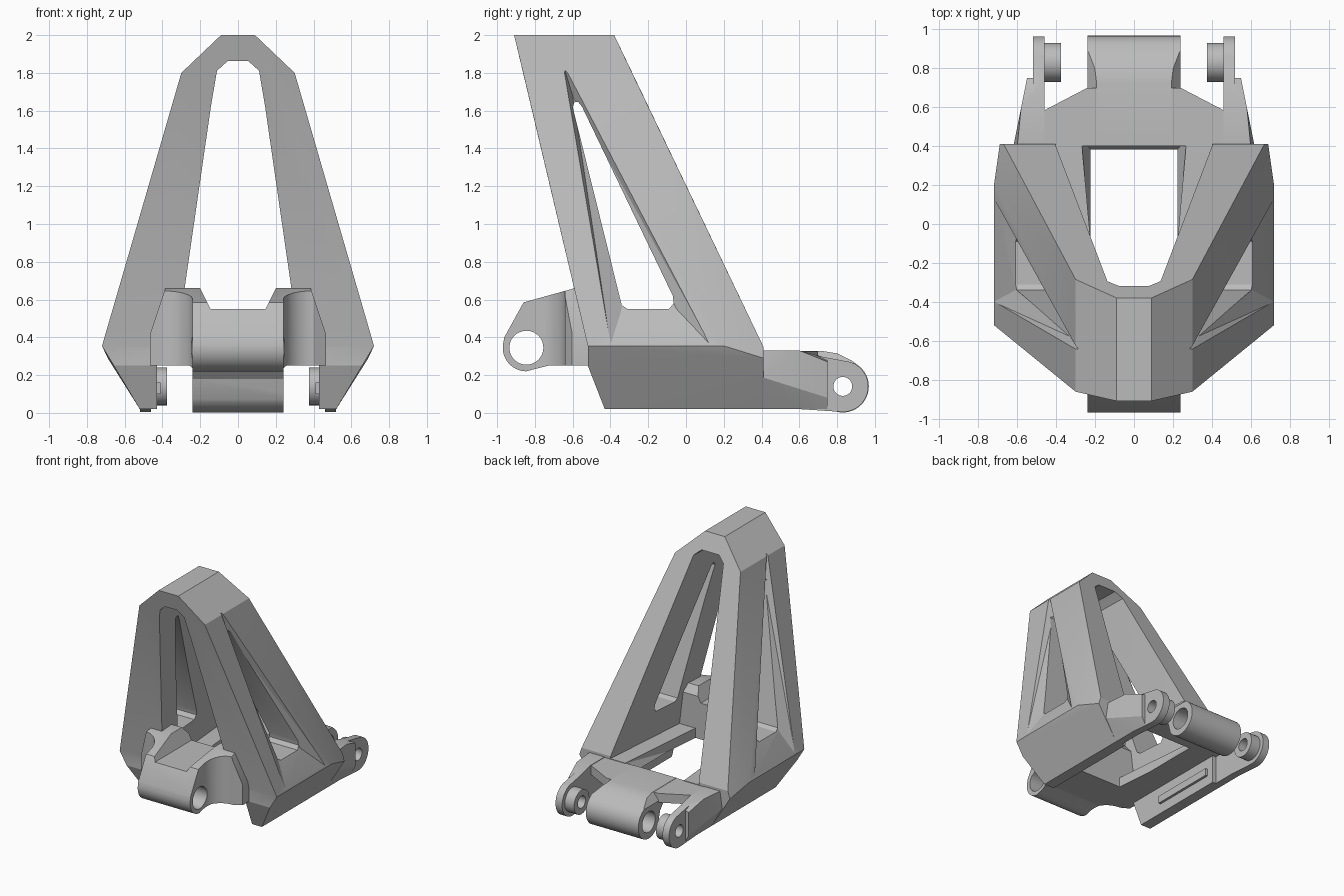
import bpy, bmesh
from math import sin, cos, radians

old = bpy.data.objects.get("Cube")
if old:
    bpy.data.objects.remove(old, do_unlink=True)

steel = bpy.data.materials.new("plain grey")
steel.use_nodes = True
GREY = (0.5, 0.5, 0.5, 1)
steel.diffuse_color = GREY
steel.node_tree.nodes["Principled BSDF"].inputs["Base Color"].default_value = GREY


def finish(name, bm):
    bmesh.ops.recalc_face_normals(bm, faces=bm.faces)
    mesh = bpy.data.meshes.new(name)
    bm.to_mesh(mesh)
    bm.free()
    mesh.materials.append(steel)
    ob = bpy.data.objects.new(name, mesh)
    bpy.context.collection.objects.link(ob)
    return ob


def hull(name, pts, mirror=False):
    """Convex solid around points, optionally mirrored in x."""
    bm = bmesh.new()
    for x, y, z in pts:
        bm.verts.new((x, y, z))
        if mirror:
            bm.verts.new((-x, y, z))
    res = bmesh.ops.convex_hull(bm, input=bm.verts)
    spare = [v for v in bm.verts if not v.link_faces]
    bmesh.ops.delete(bm, geom=spare, context='VERTS')
    bmesh.ops.dissolve_limit(bm, angle_limit=radians(0.5), verts=bm.verts, edges=bm.edges)
    return finish(name, bm)


def prism(name, outline, axis, lo, hi):
    """Extrude a flat outline along an axis; outline holds the other two coordinates in order."""
    bm = bmesh.new()
    rings = []
    for d in (lo, hi):
        ring = []
        for p in outline:
            co = list(p)
            co.insert(axis, d)
            ring.append(bm.verts.new(co))
        rings.append(ring)
    a, b = rings
    bm.faces.new(a)
    bm.faces.new(b)
    n = len(a)
    for i in range(n):
        j = (i + 1) % n
        bm.faces.new((a[i], a[j], b[j], b[i]))
    return finish(name, bm)


def arc(cx, cy, rx, start, end, n=16, ry=None):
    ry = ry or rx
    angles = [radians(start + (end - start) * i / n) for i in range(n + 1)]
    return [(cx + rx * cos(t), cy + ry * sin(t)) for t in angles]


def pin(name, y, z, r, lo, hi):
    return prism(name, arc(y, z, r, 0, 348.75, 31), 0, lo, hi)


def both(half):
    return half + [(-x, z) for x, z in reversed(half)]


def combine(ob, op, *tools):
    """Apply booleans and remove the cutters."""
    for t in tools:
        m = ob.modifiers.new(op, 'BOOLEAN')
        m.operation, m.solver, m.object = op, 'EXACT', t
    dg = bpy.context.evaluated_depsgraph_get()
    mesh = bpy.data.meshes.new_from_object(ob.evaluated_get(dg))
    ob.modifiers.clear()
    ob.data = mesh
    for t in tools:
        bpy.data.objects.remove(t, do_unlink=True)
    return ob


# Tapered tower over a keel-shaped base
frame = hull("tower_frame", [
    (.72, -.52, .355), (.72, .2, .355), (.69, .41, .29), (.67, .41, .35),
    (.3, -.862, 1.8), (.3, -.285, 1.8), (.09, -.91, 2), (.09, -.38, 2),
    (.6, -.47, .27), (.6, .4, .27)], True)
base = hull("base", [
    (.72, -.52, .355), (.72, .2, .355), (.69, .41, .29), (.66, .41, .345),
    (.657, -.52, .25), (.52, -.43, .02), (.52, .41, .02)], True)
combine(frame, 'UNION', base)

# Front-to-back opening, deck hole and underside channel
opening = hull("opening", [
    (.29, -1, .33), (.105, -1, 1.81), (.05, -1, 1.86),
    (.41, .45, .33), (.17, .45, 1.83), (.11, .45, 1.88)], True)
hole = hull("deck_hole", [
    (.195, -.4, .2), (.195, -.4, .4), (.195, .355, .2), (.195, .355, .27),
    (.27, .43, .331), (.27, .43, .34)], True)
channel = prism("channel", both([(.43, -.1), (.43, .25)]), 1, -1, 1)
combine(frame, 'DIFFERENCE', opening, hole, channel)


# Recessed triangular side windows
def wall(z):
    return .72 - (z - .355) * .29


for s in (1, -1):
    rim = [(-.655, 1.86), (.13, .36), (-.4, .36)]
    bed = [(-.6, 1.68), (-.05, .55), (-.34, .55)]
    pts = [(s * (wall(z) + d), y, z) for y, z in rim for d in (.003, .15)]
    pts += [(s * (wall(z) - .055), y, z) for y, z in bed]
    combine(frame, 'DIFFERENCE', hull("recess", pts))
window = prism("window", [
    (-.6, 1.62), (-.59, 1.645), (-.57, 1.645), (-.55, 1.62), (-.07, .62),
    (-.065, .58), (-.09, .55), (-.31, .55), (-.34, .57)], 0, -1, 1)
combine(frame, 'DIFFERENCE', window)

# Front yoke: front, side and plan outlines intersected
yoke = prism("front_yoke", both([
    (.145, .55), (.2, .66), (.385, .66), (.465, .42), (.465, .2)]), 1, -1.1, -.3)
side = prism("side_outline", [(-.4, .25), (-.4, .6), (-.45, .66), (-.59, .66), (-.86, .585), (-.962, .4)]
             + arc(-.845, .345, .125, 165, 270) + [(-.79, .235), (-.72, .252)], 0, -1, 1)
plan = prism("plan_outline", both(
    [(.24, -1.1)] + arc(.4, -.8, .16, 180, 90, 10) + [(.47, -.6), (.47, -.3)]), 2, 0, 1)
combine(yoke, 'INTERSECT', side, plan)
combine(yoke, 'DIFFERENCE', pin("bore", -.845, .345, .09, -1, 1))

# Rear hinge barrel with its arm and flared deck
barrel = prism("rear_barrel", [(.4, .25), (.4, .328), (.72, .328), (.8, .315), (.88, .275)]
               + arc(.83, .14, .138, 50, -150, 24) + [(.68, .18), (.62, .25)], 0, -.24, .24)
combine(barrel, 'INTERSECT', prism("shoulders", both([(.24, -.1), (.24, .265), (.19, .33)]), 1, 0, 1.2))
combine(barrel, 'DIFFERENCE', pin("bore", .83, .14, .085, -1, 1))
deck = prism("rear_deck", both([(.47, .4), (.47, .58), (.24, .7)]), 2, .25, .326)

# Rear lugs, arms and bosses on both sides
parts = [frame, yoke, barrel, deck]
for s, word in ((1, "left"), (-1, "right")):
    arm = hull(word + "_rear_arm", [(s * x, y, z) for x, y, z in (
        (.46, .4, .02), (.52, .4, .02), (.62, .4, .19), (.6, .4, .33), (.46, .4, .33),
        (.58, .6, .33), (.46, .6, .33), (.46, .75, .02), (.52, .75, .02),
        (.55, .75, .08), (.55, .75, .27), (.46, .75, .29))])
    lug = prism(word + "_lug", [(.6, .02), (.6, .32)] + arc(.83, .14, .135, 75, -90, 20), 0,
                *sorted((s * .46, s * .52)))
    boss = pin(word + "_boss", .83, .14, .1, *sorted((s * .375, s * .465)))
    combine(arm, 'UNION', lug, boss)
    combine(arm, 'DIFFERENCE', pin("bore", .83, .14, .05, -1, 1))
    # Raised strip along the inside of the rail
    strip = prism(word + "_rail_strip", [(-.2, .1), (-.2, .16), (.35, .16), (.35, .1)], 0,
                  *sorted((s * .41, s * .44)))
    parts += [arm, strip]

# Soft shading on curves, crisp edges elsewhere
bpy.ops.object.select_all(action='DESELECT')
for ob in parts:
    ob.select_set(True)
bpy.context.view_layer.objects.active = frame
bpy.ops.object.shade_smooth_by_angle(angle=radians(20))
